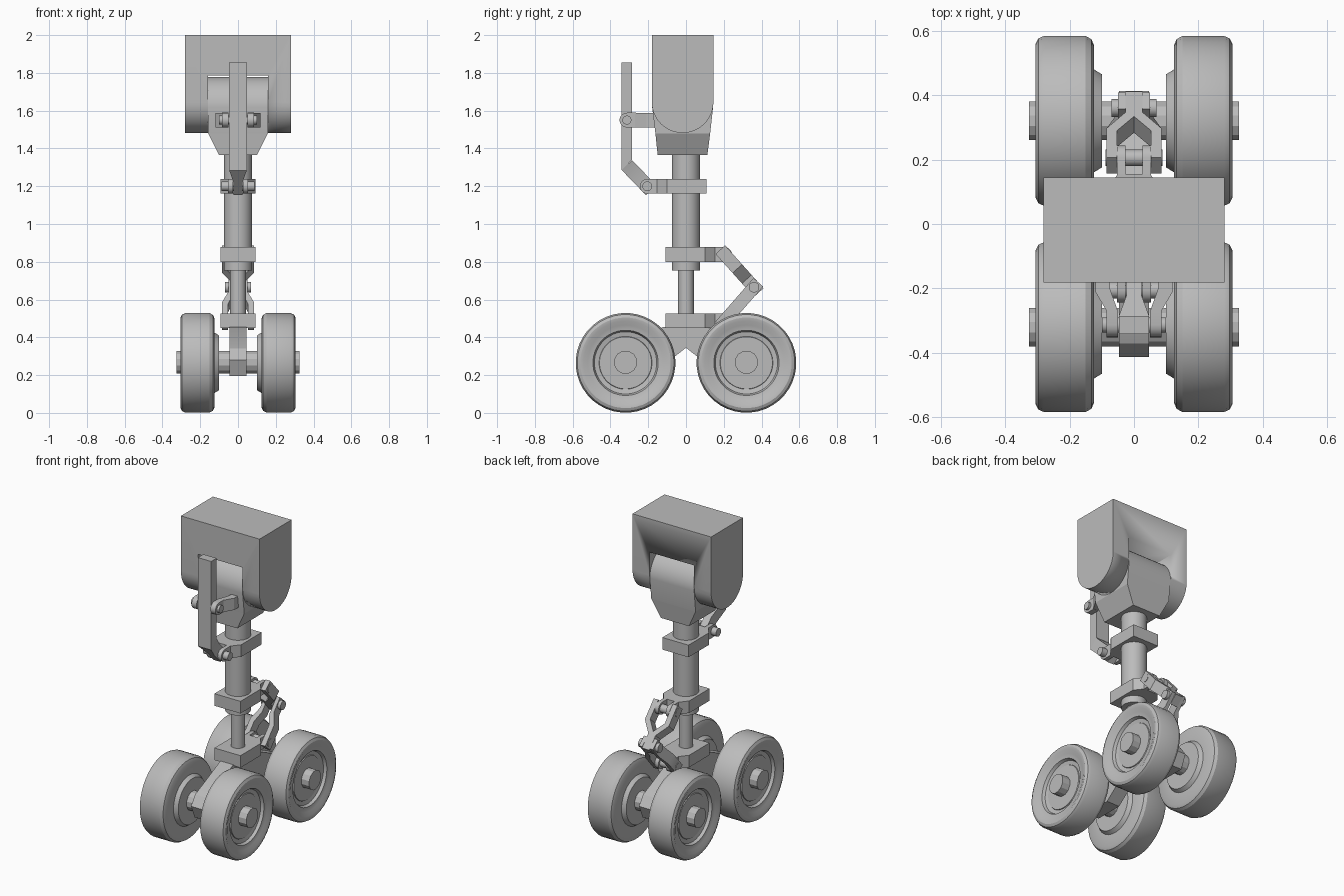
import bpy, bmesh
from math import pi, cos, sin
from mathutils import Vector

cube = bpy.data.objects.get("Cube")
if cube:
    bpy.data.objects.remove(cube)

grey = bpy.data.materials.new("plain_grey")
grey.use_nodes = True
grey.diffuse_color = (0.5, 0.5, 0.5, 1)
grey.node_tree.nodes["Principled BSDF"].inputs["Base Color"].default_value = (0.5, 0.5, 0.5, 1)


def finish(name, bm):
    bmesh.ops.recalc_face_normals(bm, faces=bm.faces)
    mesh = bpy.data.meshes.new(name)
    bm.to_mesh(mesh)
    bm.free()
    mesh.materials.append(grey)
    obj = bpy.data.objects.new(name, mesh)
    bpy.context.collection.objects.link(obj)
    bpy.ops.object.select_all(action='DESELECT')
    bpy.context.view_layer.objects.active = obj
    obj.select_set(True)
    bpy.ops.object.shade_smooth_by_angle(angle=0.5)
    return obj


def prism(name, pts, lo, hi, place):
    """Extrude a 2D outline from lo to hi; place maps (u, v, w) to a point."""
    bm = bmesh.new()
    a, b = [[bm.verts.new(place(u, v, w)) for u, v in pts] for w in (lo, hi)]
    bm.faces.new(a)
    bm.faces.new(b)
    for i in range(len(pts)):
        j = (i + 1) % len(pts)
        bm.faces.new((a[i], a[j], b[j], b[i]))
    return finish(name, bm)


def side(u, v, w):    # outline in y-z, extruded along x
    return Vector((w, u, v))


def plan(u, v, w):    # outline in x-y, extruded along z
    return Vector((u, v, w))


def lathe(name, profile, origin, axis, steps=32):
    """Spin (distance along axis, radius) pairs around x or z."""
    bm = bmesh.new()
    rings = []
    for d, r in profile:
        ring = []
        for i in range(steps):
            t = 2 * pi * (i + 0.5) / steps
            c, s = r * cos(t), r * sin(t)
            p = (d, c, s) if axis == 'x' else (c, s, d)
            ring.append(bm.verts.new(Vector(origin) + Vector(p)))
        rings.append(ring)
    for a, b in zip(rings, rings[1:]):
        for i in range(steps):
            j = (i + 1) % steps
            bm.faces.new((a[i], a[j], b[j], b[i]))
    bm.faces.new(rings[0])
    bm.faces.new(rings[-1])
    return finish(name, bm)


def pin(name, y, z, half, r, steps=16):
    lathe(name, [(-half, r), (half, r)], (0, y, z), 'x', steps)


def arc(cy, cz, r, start, end, n=16):
    return [(cy + r * cos(start + (end - start) * i / n),
             cz + r * sin(start + (end - start) * i / n)) for i in range(n + 1)]


def lug_pair(name, y0, y1, z, inner, outer):
    """Two round-ended cheeks reaching from y0 to a pivot at y1."""
    r = 0.039
    d = 1 if y1 > y0 else -1
    outline = [(y0, z + r)] + [(y1 + d * r * cos(t), z + r * sin(t))
                               for t in [pi / 2 - pi * i / 10 for i in range(11)]] + [(y0, z - r)]
    for s, label in ((1, "left"), (-1, "right")):
        prism(name + "_" + label, outline, s * inner, s * outer, side)


def bar(name, outline, start, end, thick):
    """Flat link: outline holds (x, distance along the link)."""
    a, b = Vector((0, *start)), Vector((0, *end))
    along = (b - a).normalized()
    across = along.cross(Vector((1, 0, 0)))
    return prism(name, outline, -thick / 2, thick / 2,
                 lambda u, v, w: a + along * v + across * w + Vector((u, 0, 0)))


# Upper housing: round-bottomed block with a slot for the trunnion
MID, R = -0.018, 0.163
housing = prism("upper_housing", [(MID + R, 2), (MID - R, 2)] + arc(MID, 1.645, R, pi, 2 * pi, 24),
                -0.28, 0.28, side)
slot = prism("slot_cutter", [(-0.4, 1.3), (0.4, 1.3), (0.4, 1.785), (-0.4, 1.785)], -0.16, 0.16, side)
slot.hide_render = True
cut = housing.modifiers.new("slot", 'BOOLEAN')
cut.operation, cut.object, cut.solver = 'DIFFERENCE', slot, 'EXACT'
bpy.context.view_layer.objects.active = housing
bpy.ops.object.modifier_apply(modifier="slot")
bpy.data.objects.remove(slot)

# Trunnion: rounded top, tapering to the strut below
prism("trunnion", arc(MID, 1.617, R - 0.002, 0, pi, 20) + [(-0.162, 1.48), (0.128, 1.48)],
      -0.158, 0.158, side)
bm = bmesh.new()
top = [bm.verts.new((x, y, 1.48)) for x, y in ((-.158, -.162), (.158, -.162), (.158, .128), (-.158, .128))]
low = [bm.verts.new((x, y, 1.365)) for x, y in ((-.1, -.15), (.1, -.15), (.1, .113), (-.1, .113))]
for ring in (top, low):
    bm.faces.new(ring)
for i in range(4):
    j = (i + 1) % 4
    bm.faces.new((top[i], top[j], low[j], low[i]))
finish("trunnion_neck", bm)

# Strut cylinder and sliding piston
lathe("strut_cylinder", [(0.755, 0.075), (1.38, 0.075)], (0, 0, 0), 'z')
lathe("piston", [(0.48, 0.042), (0.78, 0.042)], (0, 0, 0), 'z', 24)

# Collars with a chamfered side that carries the lugs
for name, z, d in (("brace_collar", 1.2, -1), ("upper_link_collar", 0.838, 1), ("lower_link_collar", 0.488, 1)):
    prism(name, [(-.093, -.108 * d), (.093, -.108 * d), (.093, .1 * d),
                 (.05, .155 * d), (-.05, .155 * d), (-.093, .1 * d)], z - 0.039, z + 0.039, plan)
    lug_pair(name + "_lug", 0.14 * d, 0.205 * d, z, 0.026, 0.052)
    pin(name + "_pin", 0.205 * d, z, 0.088, 0.026)

# Brace bracket: cheeks flaring out to the trunnion
for s, label in ((1, "left"), (-1, "right")):
    prism("bracket_flare_" + label, [(s * .05, -.27), (s * .085, -.27), (s * .12, -.21),
                                     (s * .12, -.15), (s * .075, -.15), (s * .075, -.2)],
          1.512, 1.588, plan)
lug_pair("bracket_cheek", -0.265, -0.313, 1.55, 0.05, 0.085)
pin("bracket_pin", -0.313, 1.55, 0.1, 0.024)

# Upright brace with an angled, narrowing foot
prism("brace_bar", [(-.341, 1.855), (-.285, 1.855), (-.285, 1.34), (-.341, 1.284)], -0.047, 0.047, side)
bar("brace_foot", [(-.047, 0), (.047, 0), (.024, .09), (.024, .185), (-.024, .185), (-.024, .09)],
    (-.313, 1.312), (-.205, 1.2), 0.076)

# Folding links behind the strut: two arms meeting at the elbow
ELBOW = (0.36, 0.665)
for name, z, half, inner in (("upper_link", 0.838, 0.026, 0), ("lower_link", 0.488, 0.05, 0.026)):
    for s, label in ((1, "left"), (-1, "right")):
        bar(name + "_" + label, [(s * x, v) for x, v in
            ((.052, -.035), (.085, -.035), (.085, .1), (half, .175), (half, .27),
             (inner, .27), (inner, .155), (.052, .09))], (0.205, z), ELBOW, 0.068)
pin("elbow_pin", *ELBOW, 0.07, 0.028)

# Bogie beam, arched underneath
half = [(.12, .455), (.37, .34), (.413, .28), (.375, .195), (.19, .195)]
prism("bogie_beam", half + [(0, .345)] + [(-y, z) for y, z in reversed(half)], -0.046, 0.046, side)

# Axles and wheels
tyre = [(.10, .06), (.10, .145), (.124, .16), (.124, .235), (.132, .254), (.15, .264), (.28, .264),
        (.297, .256), (.305, .24), (.303, .222), (.292, .2), (.288, .173), (.27, .165), (.265, .14), (.27, .138), (.27, .06)]
for y, place in ((-0.32, "front"), (0.32, "back")):
    pin(place + "_axle", y, 0.268, 0.325, 0.062, 12)
    for s, label in ((1, "left"), (-1, "right")):
        lathe(place + "_wheel_" + label, [(s * d, r) for d, r in tyre], (0, y, 0.265), 'x', 40)
